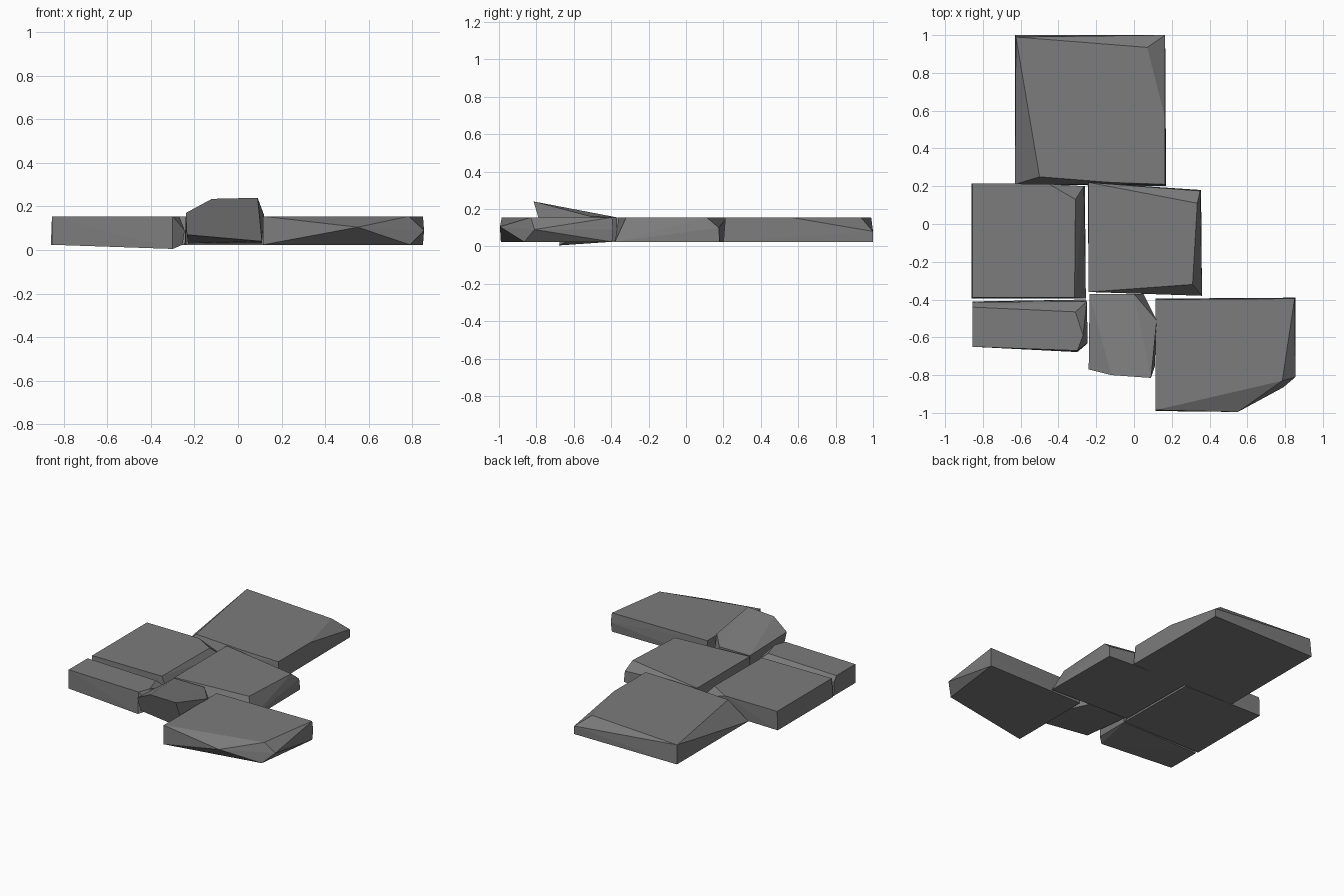
import bpy
import bmesh

if "Cube" in bpy.data.objects:
    bpy.data.objects.remove(bpy.data.objects["Cube"], do_unlink=True)

TOP, BASE = 0.155, 0.024

stone = bpy.data.materials.new("stone grey")
stone.use_nodes = True
colour = (0.2, 0.2, 0.2, 1)
stone.diffuse_color = colour
bsdf = stone.node_tree.nodes["Principled BSDF"]
bsdf.inputs["Base Color"].default_value = colour
bsdf.inputs["Roughness"].default_value = 0.9


def slab(name, top=(), base=(), chips=()):
    """Chipped flat stone: hull of a top outline, a base outline and loose chip corners."""
    corners = [(x, y, TOP) for x, y in top]
    corners += [(x, y, BASE) for x, y in base]
    corners += list(chips)
    bm = bmesh.new()
    for corner in corners:
        bm.verts.new(corner)
    hull = bmesh.ops.convex_hull(bm, input=bm.verts)
    spare = {g for g in hull["geom_interior"] + hull["geom_unused"]
             if isinstance(g, bmesh.types.BMVert)}
    bmesh.ops.delete(bm, geom=list(spare), context="VERTS")
    bmesh.ops.dissolve_limit(bm, angle_limit=0.01, verts=bm.verts, edges=bm.edges)
    bmesh.ops.recalc_face_normals(bm, faces=bm.faces)
    mesh = bpy.data.meshes.new(name)
    bm.to_mesh(mesh)
    bm.free()
    mesh.materials.append(stone)
    obj = bpy.data.objects.new(name, mesh)
    bpy.context.collection.objects.link(obj)
    return obj


# Large slab at the back, chipped at its far corner
slab("back_slab",
     top=[(-.625, .99), (.07, .935), (.11, .63), (.165, .56), (.165, .21),
          (-.12, .22), (-.5, .25)],
     base=[(-.63, 1), (.165, 1), (.17, .2), (-.63, .21)],
     chips=[(.165, 1, .08)])

# Pair of middle slabs
slab("middle_right_slab",
     top=[(-.855, .215), (-.45, .212), (-.31, .13), (-.315, -.39), (-.855, -.39)],
     base=[(-.86, .215), (-.26, .2), (-.255, -.395), (-.86, -.395)],
     chips=[(-.265, .2, .09)])
slab("middle_left_slab",
     top=[(-.24, .22), (.03, .15), (.335, .11), (.31, -.32), (-.24, -.36)],
     base=[(-.245, .22), (.355, .18), (.36, -.38), (-.24, -.355)],
     chips=[(.02, .2, .1), (.35, .175, .1)])

# Narrow slab with a sagging front edge
slab("front_right_slab",
     top=[(-.855, -.44), (-.31, -.465), (-.27, -.59), (-.3, -.67), (-.855, -.65)],
     base=[(-.855, -.41), (-.255, -.4), (-.855, -.65), (-.255, -.64)],
     chips=[(-.855, -.415, .12), (-.25, -.41, .1), (-.245, -.63, .09),
            (-.3, -.678, .005)])

# Small stone tilted up at the front
slab("tilted_stone",
     chips=[(-.235, -.37, TOP), (0, -.37, TOP), (.12, -.51, .16),
            (.09, -.815, .24), (-.12, -.8, .235), (-.24, -.77, .17),
            (-.23, -.37, .03), (.05, -.37, .03), (.11, -.5, .03),
            (.11, -.755, .04), (-.235, -.74, .07)])

# Wide slab with a broken front corner
slab("front_left_slab",
     top=[(.115, -.4), (.2, -.455), (.85, -.395), (.785, -.83), (.115, -.985)],
     base=[(.115, -.395), (.85, -.395), (.79, -.865), (.115, -.99)],
     chips=[(.855, -.39, .09), (.855, -.81, .09), (.55, -.995, .105)])
